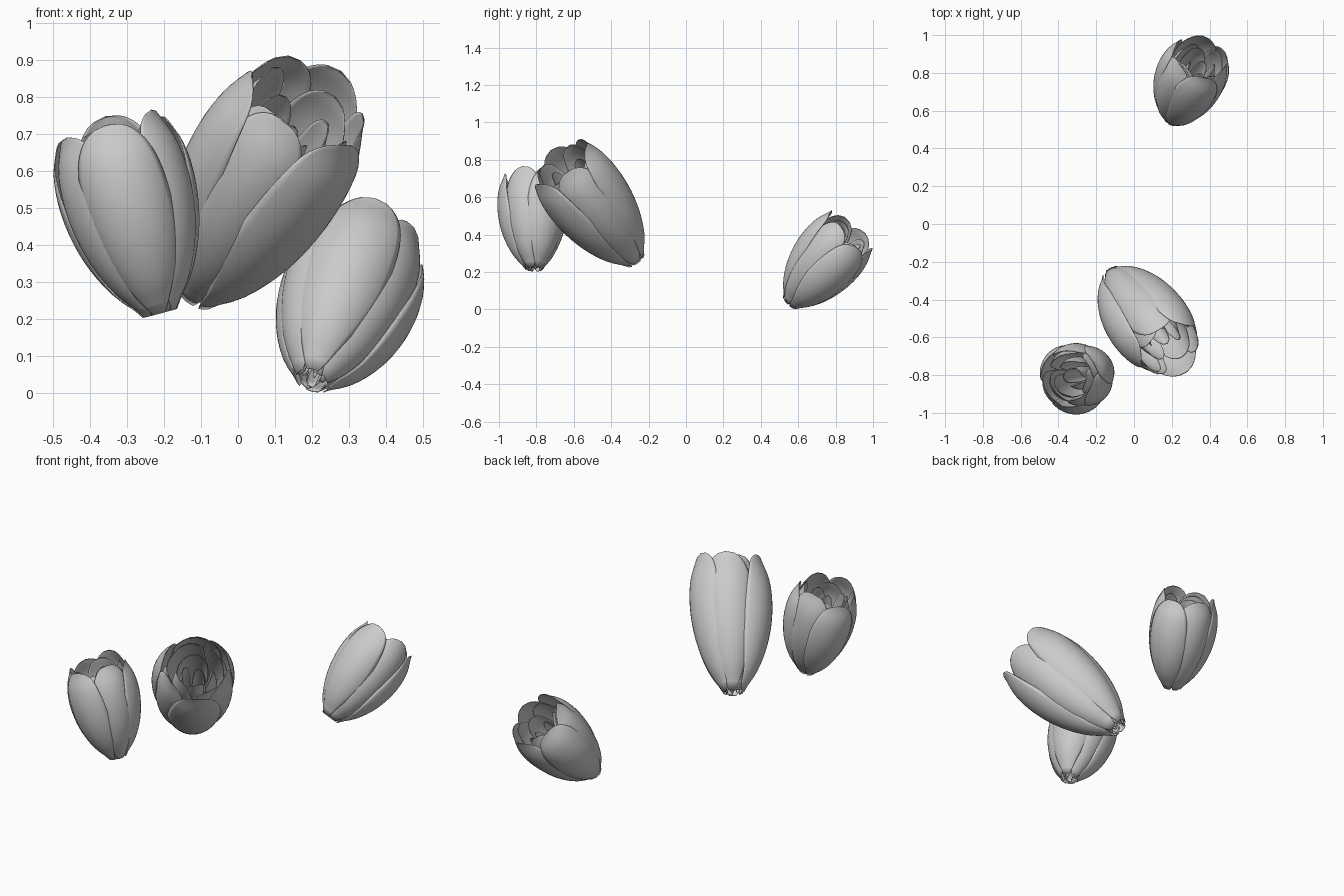
import bpy, math, random
from mathutils import Vector, Matrix

if "Cube" in bpy.data.objects:
    bpy.data.objects.remove(bpy.data.objects["Cube"])

# cup profile: (fraction of height, radius) for a head of length 0.54
PROFILE = [(0, .036), (.08, .085), (.2, .127), (.35, .161), (.5, .180),
           (.65, .187), (.8, .181), (.9, .164), (1, .136)]


def cup_radius(t):
    for (a, ra), (b, rb) in zip(PROFILE, PROFILE[1:]):
        if t <= b:
            return ra + (rb - ra) * (t - a) / (b - a)
    return PROFILE[-1][1]


def smooth_radius(t):
    pts = [min(1, max(0, t + d * .03)) for d in (-2, -1, 0, 1, 2)]
    return sum(cup_radius(p) for p in pts) / 5


def half_width(t):
    # narrow claw, wide middle, rounded tip
    return (.12 + .88 * math.sin(math.pi / 2 * min(1, t / .54))) * \
        math.sqrt(max(0, 1 - max(0, (t - .5) / .5) ** 2.3))


def petal(name, frame, spin, length, radial, width, lean, rows=26, cols=14):
    verts, faces = [], []
    for i in range(rows + 1):
        t = 1 - (1 - i / rows) ** 1.35
        r = smooth_radius(t) * radial
        w = half_width(t) * width
        for j in range(cols + 1):
            u = 2 * j / cols - 1
            a = u * w / max(r, .045)
            # edges curl toward the axis so each petal is spoon shaped
            rr = r + lean * t * t - .022 * u * u * math.sin(math.pi * t)
            verts.append(frame @ Vector((rr * math.cos(a + spin),
                                         rr * math.sin(a + spin),
                                         length * t)))
    n = cols + 1
    for i in range(rows):
        for j in range(cols):
            k = i * n + j
            faces.append((k, k + 1, k + n + 1, k + n))
    me = bpy.data.meshes.new(name)
    me.from_pydata(verts, [], faces)
    me.polygons.foreach_set("use_smooth", [True] * len(faces))
    ob = bpy.data.objects.new(name, me)
    bpy.context.collection.objects.link(ob)
    sol = ob.modifiers.new("thickness", 'SOLIDIFY')
    sol.thickness = .003
    return ob


# whorls: count, start angle, length, radial scale, half width, lean
WHORLS = [("outer_petal", 3, 0, .535, 1.04, .146, .004),
          ("second_petal", 3, 60, .545, .97, .146, .000),
          ("middle_petal", 4, 25, .515, .82, .126, .000),
          ("inner_petal", 3, 70, .490, .60, .105, .000),
          ("core_petal", 3, 10, .450, .36, .065, .000)]


def flower(name, base, tip, radial, stretch, spin, seed):
    rng = random.Random(seed)
    base, tip = Vector(base), Vector(tip)
    axis = (tip - base).normalized()
    # local x points toward the front
    x = Vector((0, -1, 0))
    x = (x - axis * x.dot(axis)).normalized()
    y = axis.cross(x)
    rot = Matrix((x, y, axis)).transposed().to_4x4()
    frame = Matrix.Translation(base) @ rot @ Matrix.Diagonal((radial, radial, stretch, 1))
    for part, count, start, length, rad, width, lean in WHORLS:
        for k in range(count):
            ang = math.radians(spin + start + 360 * k / count + rng.uniform(-6, 6))
            petal(f"{name}_{part}_{k + 1}", frame, ang,
                  length * rng.uniform(.96, 1.02), rad * rng.uniform(.98, 1.02),
                  width, lean + rng.uniform(-.008, .012))


flower("left_tulip", (-.21, -.81, .215), (-.35, -.815, .735), 1.0, 1.0, 0, 3)
flower("large_tulip", (-.115, -.27, .265), (.19, -.665, .79), 1.17, 1.38, 45, 5)
flower("back_tulip", (.2, .557, .033), (.355, .872, .402), 1.0, 1.0, -10, 8)
